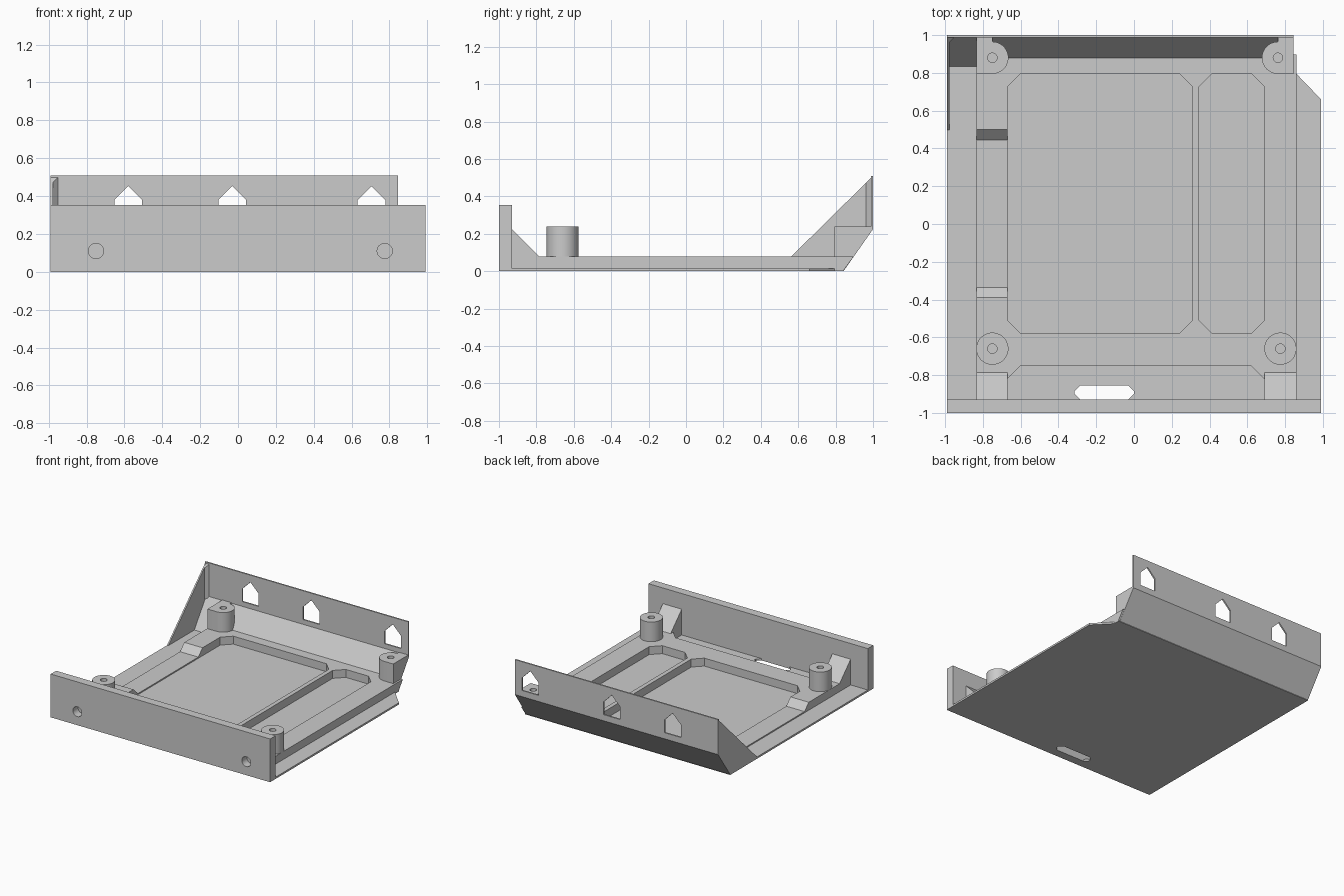
import bpy, bmesh, math
from mathutils import Vector

if "Cube" in bpy.data.objects:
    bpy.data.objects.remove(bpy.data.objects["Cube"])

grey = bpy.data.materials.new("plain_grey")
grey.diffuse_color = (0.6, 0.6, 0.6, 1)
grey.use_nodes = True
grey.node_tree.nodes["Principled BSDF"].inputs["Base Color"].default_value = grey.diffuse_color


def place(axis, p, d):
    """Put a 2D profile point at depth d along the extrusion axis."""
    if axis == 'X':
        return Vector((d, p[0], p[1]))
    if axis == 'Y':
        return Vector((p[0], d, p[1]))
    return Vector((p[0], p[1], d))


def prism(name, axis, pts, a, b):
    """Extrude a closed profile from a to b along an axis."""
    bm = bmesh.new()
    lo = [bm.verts.new(place(axis, p, a)) for p in pts]
    hi = [bm.verts.new(place(axis, p, b)) for p in pts]
    bm.faces.new(lo)
    bm.faces.new(hi)
    n = len(pts)
    for i in range(n):
        j = (i + 1) % n
        bm.faces.new((lo[i], lo[j], hi[j], hi[i]))
    bmesh.ops.recalc_face_normals(bm, faces=bm.faces)
    me = bpy.data.meshes.new(name)
    bm.to_mesh(me)
    bm.free()
    me.materials.append(grey)
    ob = bpy.data.objects.new(name, me)
    bpy.context.collection.objects.link(ob)
    return ob


def cut(ob, cutters):
    """Subtract the cutters, then discard them."""
    for c in cutters:
        m = ob.modifiers.new("cut", 'BOOLEAN')
        m.operation = 'DIFFERENCE'
        m.solver = 'EXACT'
        m.object = c
    bpy.context.view_layer.update()
    dg = bpy.context.evaluated_depsgraph_get()
    me = bpy.data.meshes.new_from_object(ob.evaluated_get(dg))
    ob.modifiers.clear()
    ob.data = me
    for c in cutters:
        bpy.data.objects.remove(c)


def smooth(ob):
    bpy.ops.object.select_all(action='DESELECT')
    ob.select_set(True)
    bpy.context.view_layer.objects.active = ob
    bpy.ops.object.shade_smooth_by_angle(angle=math.radians(30))


def arc(cx, cy, r, a0, a1, n):
    return [(cx + r * math.cos(math.radians(a0 + (a1 - a0) * i / n)),
             cy + r * math.sin(math.radians(a0 + (a1 - a0) * i / n))) for i in range(n + 1)]


def circle(cx, cy, r, n=48):
    return arc(cx, cy, r, 0, 360, n)[:-1]


def rect(x0, x1, y0, y1):
    return [(x0, y0), (x1, y0), (x1, y1), (x0, y1)]


def octagon(x0, x1, y0, y1, c):
    return [(x0 + c, y0), (x1 - c, y0), (x1, y0 + c), (x1, y1 - c),
            (x1 - c, y1), (x0 + c, y1), (x0, y1 - c), (x0, y0 + c)]


FLOOR, TOP = 0.015, 0.08


def slot():
    return prism("slot_cutter", 'Z', octagon(-0.315, 0.0, -0.93, -0.855, 0.03), -0.1, 0.2)


# Floor plate with one clipped corner and a cable slot
floor = prism("floor_plate", 'Z', [(-0.99, -1), (0.99, -1), (0.99, 0.66), (0.86, 0.795),
                                   (0.86, 0.845), (-0.99, 0.845)], 0, FLOOR)
cut(floor, [slot()])

# Raised frame with chamfered pockets and a ramped side channel
frame = prism("raised_frame", 'X', [(-0.935, 0.008), (-0.935, TOP), (0.897, TOP), (0.845, 0.008)],
              -0.835, 0.86)
cut(frame, [
    prism("large_pocket", 'Z', octagon(-0.67, 0.31, -0.58, 0.797, 0.07), -0.1, 0.3),
    prism("small_pocket", 'Z', octagon(0.345, 0.69, -0.58, 0.797, 0.07), -0.1, 0.3),
    prism("front_pocket", 'Z', [(-0.67, -1.1), (0.69, -1.1), (0.69, -0.82), (0.62, -0.75),
                                (-0.60, -0.75), (-0.67, -0.82)], -0.1, 0.3),
    prism("channel", 'X', [(-0.41, 0.1), (-0.335, 0.025), (0.445, 0.025), (0.52, 0.1)],
          -0.9, -0.669),
])

# Front wall with screw holes
wall = prism("front_wall", 'Y', rect(-0.99, 0.99, 0, 0.353), -1, -0.93)
cut(wall, [prism("screw_hole", 'Y', circle(x, 0.11, 0.04), -1.1, -0.935) for x in (-0.75, 0.775)])
smooth(wall)

# Gussets behind the front wall
for side, x0, x1 in (("left", -0.835, -0.67), ("right", 0.69, 0.86)):
    prism(side + "_gusset", 'X', [(-0.935, 0.05), (-0.935, 0.225), (-0.93, 0.225),
                                  (-0.787, TOP), (-0.787, 0.05)], x0, x1)

# Back wall: sloped foot, thin upright and house-shaped windows
back = prism("back_wall", 'X', [(0.823, 0), (0.842, 0), (1, 0.225), (1, 0.51), (0.988, 0.51),
                                (0.988, 0.236)], -0.99, 0.845)
cut(back, [prism("window", 'Y', [(x - 0.073, 0.275), (x + 0.073, 0.275), (x + 0.073, 0.38),
                                 (x, 0.453), (x - 0.073, 0.38)], 0.9, 1.1)
           for x in (-0.58, -0.03, 0.705)])

# Triangular side plate and its corner fillet
prism("side_plate", 'X', [(0.495, 0.012), (0.495, 0), (0.842, 0), (1, 0.225), (1, 0.51)],
      -0.99, -0.978)
fillet = prism("corner_fillet", 'Z', [(-0.98, 0.99), (-0.95, 0.99), (-0.98, 0.96)], 0.22, 0.5)
for v in fillet.data.vertices:
    if v.co.z > 0.4 and v.co.y < 0.97:
        v.co.z = 0.47

# Front mounting bosses
for side, x in (("left", -0.75), ("right", 0.775)):
    boss = prism(side + "_front_boss", 'Z', circle(x, -0.66, 0.085), 0.05, 0.24)
    cut(boss, [prism("bore", 'Z', circle(x, -0.66, 0.025, 32), 0.09, 0.4)])
    smooth(boss)

# Rear mounting bosses, joined to the back wall and trimmed to its slope
for side, x, s in (("left", -0.75, -1), ("right", 0.762, 1)):
    half = [(x - s * (px - x), py) for px, py in arc(x, 0.88, 0.085, -90, 90, 24)]
    outline = half + [(x, 0.992), (x + s * 0.083, 0.992), (x + s * 0.083, 0.795)]
    boss = prism(side + "_rear_boss", 'Z', outline, 0.05, 0.24)
    cut(boss, [prism("bore", 'Z', circle(x, 0.88, 0.025, 32), 0.12, 0.4),
               prism("slope_trim", 'X', [(0.836, 0), (0.994, 0.225), (1.2, 0.225), (1.2, 0)], -2, 2)])
    smooth(boss)
